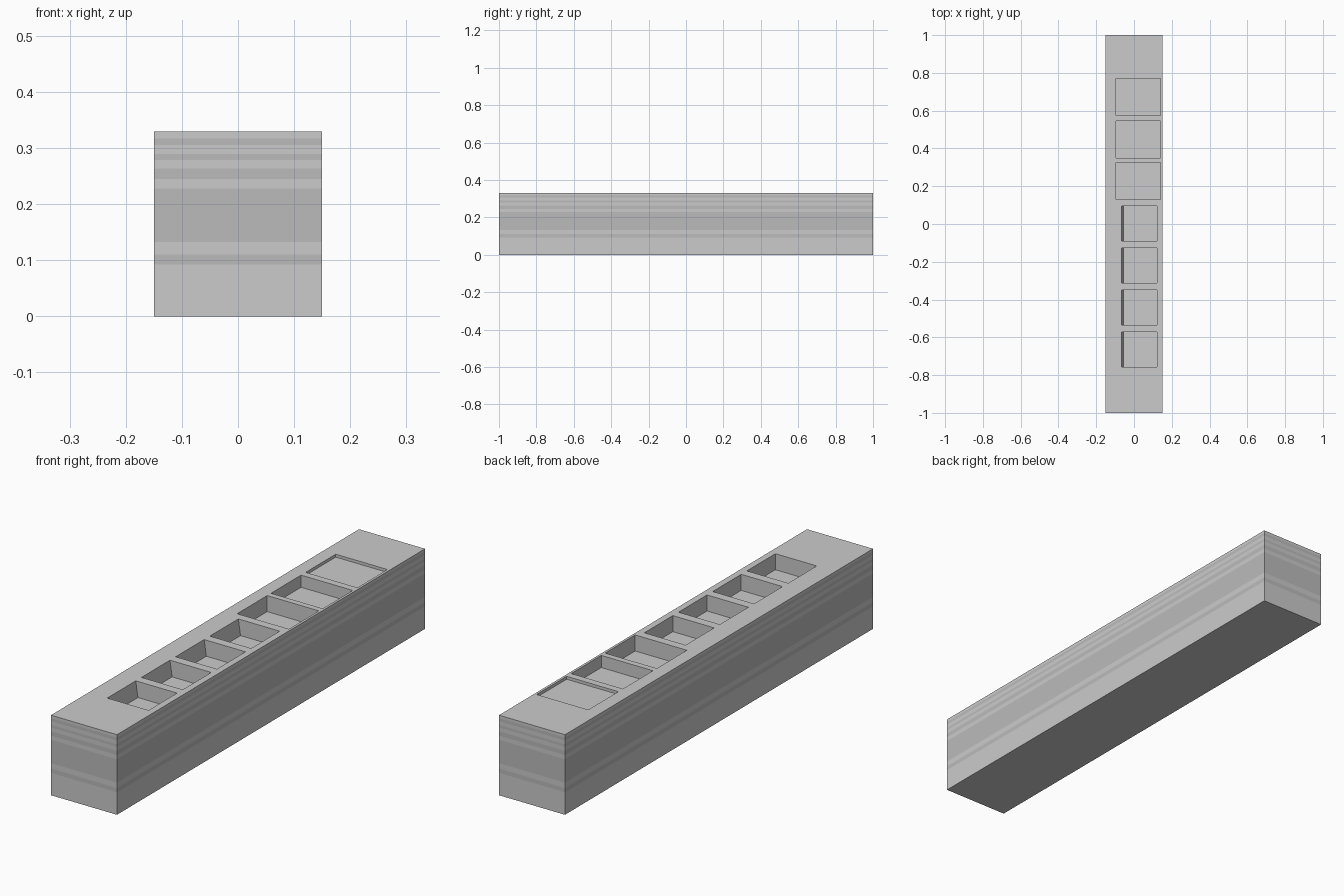
import bpy, bmesh

if "Cube" in bpy.data.objects:
    bpy.data.objects.remove(bpy.data.objects["Cube"])

HW, HL = 0.15, 1.0

# Pits: x0, x1, y0, y1, floor z, inset of the sloping left wall
pits = [(-0.095, 0.14, 0.575, 0.77, 0.317, 0),
        (-0.095, 0.14, 0.35, 0.545, 0.279, 0),
        (-0.095, 0.14, 0.13, 0.325, 0.263, 0)]
pits += [(-0.065, 0.123, y, y + 0.185, 0.263, 0.01)
         for y in (-0.09, -0.312, -0.534, -0.756)]

# Layers from the bottom up; every second one is darker
levels = [0, 0.092, 0.11, 0.132, 0.228, 0.245, 0.263, 0.279, 0.289, 0.305, 0.317, 0.329]
TOP = levels[-1]
dark = bpy.data.materials.new("dark_layer")
dark.diffuse_color = (0.5, 0.5, 0.5, 1)
dark.use_nodes = True
dark.node_tree.nodes["Principled BSDF"].inputs["Base Color"].default_value = dark.diffuse_color


def add_prism(bm, low, high, z0, z1):
    """Block between two x0, x1, y0, y1 rectangles."""
    rings = []
    for (x0, x1, y0, y1), z in ((low, z0), (high, z1)):
        rings.append([bm.verts.new((x, y, z)) for x, y in
                      ((x0, y0), (x1, y0), (x1, y1), (x0, y1))])
    a, b = rings
    bm.faces.new(a[::-1])
    bm.faces.new(b)
    for i in range(4):
        j = (i + 1) % 4
        bm.faces.new((a[i], a[j], b[j], b[i]))


def make_object(name, bm):
    me = bpy.data.meshes.new(name)
    bm.to_mesh(me)
    bm.free()
    ob = bpy.data.objects.new(name, me)
    bpy.context.collection.objects.link(ob)
    return ob


# Solid block, with horizontal cuts that give the layer bands
bm = bmesh.new()
rect = (-HW, HW, -HL, HL)
add_prism(bm, rect, rect, 0, TOP)
for z in levels[1:-1]:
    bmesh.ops.bisect_plane(bm, geom=bm.verts[:] + bm.edges[:] + bm.faces[:],
                           plane_co=(0, 0, z), plane_no=(0, 0, 1))
block = make_object("layered_block", bm)
block.data.materials.append(None)
block.data.materials.append(dark)
for f in block.data.polygons:
    if abs(f.normal.z) < 0.5:
        f.material_index = sum(f.center.z > z for z in levels[1:-1]) % 2

# Cutter for all recesses
bm = bmesh.new()
for x0, x1, y0, y1, floor, inset in pits:
    over = 0.02
    k = inset * over / (TOP - floor)
    add_prism(bm, (x0 + inset, x1, y0, y1), (x0 - k, x1, y0, y1), floor, TOP + over)
cutter = make_object("pit_cutter", bm)
cutter.data.materials.append(None)
cutter.hide_render = True
cutter.hide_set(True)
mod = block.modifiers.new("pits", 'BOOLEAN')
mod.object = cutter
mod.operation = 'DIFFERENCE'
mod.solver = 'EXACT'
